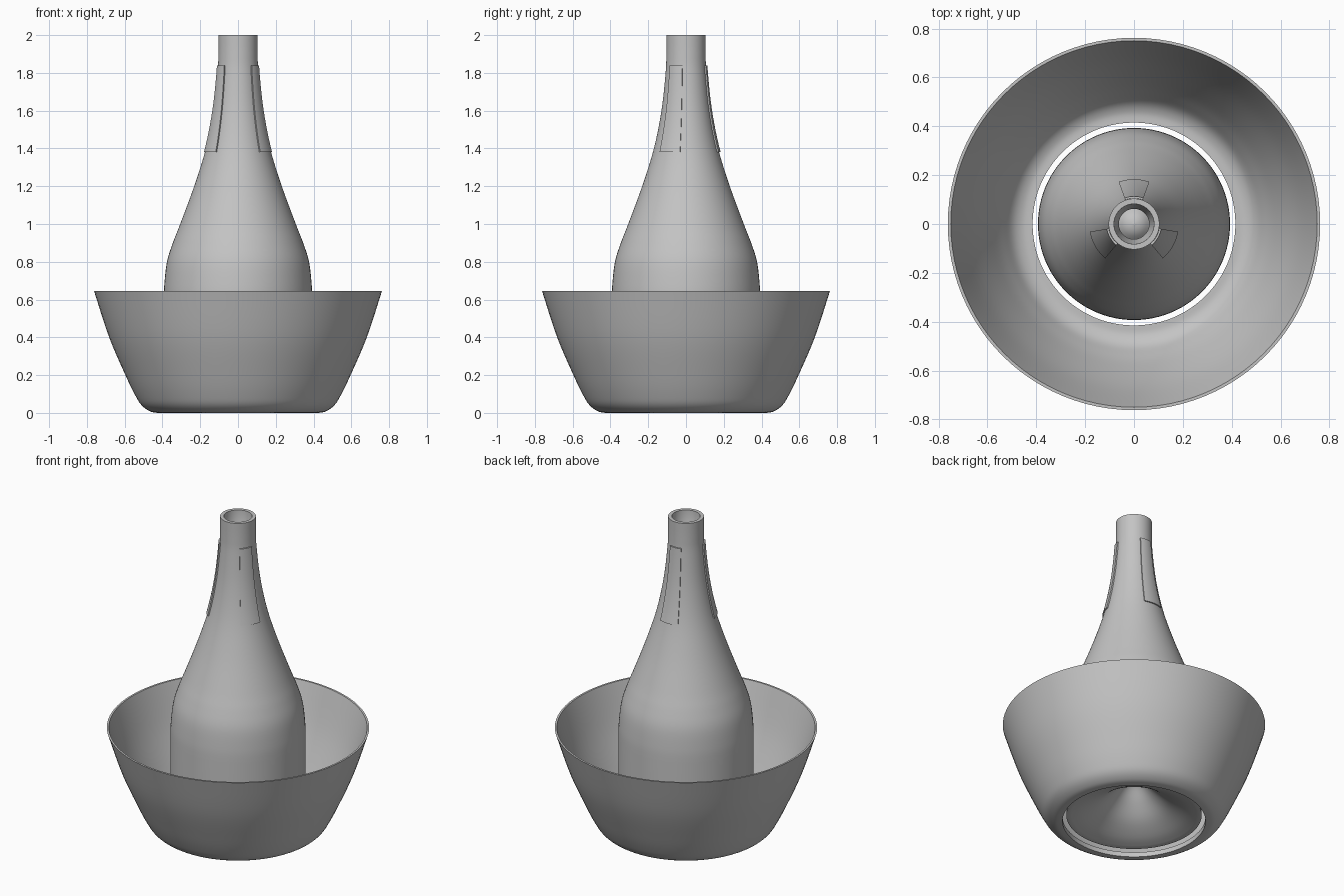
import bpy, bmesh, math

if "Cube" in bpy.data.objects:
    bpy.data.objects.remove(bpy.data.objects["Cube"])

grey = bpy.data.materials.new("light grey")
grey.diffuse_color = (0.55, 0.55, 0.55, 1)
grey.use_nodes = True
grey.node_tree.nodes["Principled BSDF"].inputs["Base Color"].default_value = grey.diffuse_color


def smooth_curve(pts, n=5):
    """Catmull-Rom curve through (radius, height) points."""
    out = []
    for i in range(len(pts) - 1):
        a, b, c, d = (pts[max(i - 1, 0)], pts[i], pts[i + 1], pts[min(i + 2, len(pts) - 1)])
        for k in range(n):
            t = k / n
            out.append(tuple(0.5 * (2 * q + (r - p) * t + (2 * p - 5 * q + 4 * r - s) * t * t
                                    + (3 * q - p - 3 * r + s) * t ** 3)
                             for p, q, r, s in zip(a, b, c, d)))
    return out + [pts[-1]]


def radius_at(profile, z):
    for (r0, z0), (r1, z1) in zip(profile, profile[1:]):
        if z0 <= z <= z1 and z1 > z0:
            return r0 + (r1 - r0) * (z - z0) / (z1 - z0)
    return profile[-1][0]


def lathe(name, loop, start=0, sweep=360, steps=96):
    """Sweep a closed (radius, height) loop round the z axis, capping partial sweeps."""
    full = sweep == 360
    bm = bmesh.new()
    rings = []
    for i in range(steps if full else steps + 1):
        a = math.radians(start + sweep * i / steps)
        rings.append([bm.verts.new((r * math.cos(a), r * math.sin(a), z)) for r, z in loop])
    n = len(loop)
    for i in range(steps):
        p, q = rings[i], rings[(i + 1) % len(rings)]
        for j in range(n):
            k = (j + 1) % n
            bm.faces.new((p[j], q[j], q[k], p[k]))
    if not full:
        bm.faces.new(rings[0])
        bm.faces.new(rings[-1][::-1])
    bmesh.ops.remove_doubles(bm, verts=bm.verts, dist=1e-5)
    bmesh.ops.dissolve_degenerate(bm, edges=bm.edges, dist=1e-6)
    bmesh.ops.recalc_face_normals(bm, faces=bm.faces)
    mesh = bpy.data.meshes.new(name)
    bm.to_mesh(mesh)
    bm.free()
    obj = bpy.data.objects.new(name, mesh)
    bpy.context.collection.objects.link(obj)
    mesh.materials.append(grey)
    bpy.ops.object.select_all(action='DESELECT')
    obj.select_set(True)
    bpy.context.view_layer.objects.active = obj
    bpy.ops.object.shade_smooth_by_angle(angle=math.radians(35))
    return obj


# Hollow bottle-shaped body, closed below by a flared cone rising inside
outer = [(0.393, 0.04)] + smooth_curve(
    [(0.393, 0.60), (0.39, 0.68), (0.376, 0.80), (0.345, 0.90), (0.306, 1.0), (0.232, 1.2),
     (0.17, 1.4), (0.13, 1.6), (0.108, 1.8), (0.104, 1.9), (0.104, 2.0)])
bore = [(0.082, 2.0), (0.08, 1.93), (0.062, 1.88), (0.064, 1.8)]
inner = [(radius_at(outer, z) - 0.03, z) for z in (1.6, 1.4, 1.2, 1.0, 0.9, 0.8, 0.68, 0.6, 0.1)]
cone = smooth_curve([(0.375, 0.04), (0.3, 0.062), (0.2, 0.115), (0.12, 0.185),
                     (0.06, 0.25), (0.03, 0.272), (0, 0.28)], 4)
cone_top = [(r, z + 0.02) for r, z in cone]
lathe("bottle_body", outer + bore + inner + cone_top + cone[::-1])

# Open bowl around the foot of the body
bowl_out = smooth_curve([(0.425, 0.0), (0.465, 0.008), (0.51, 0.04), (0.545, 0.095), (0.596, 0.2),
                         (0.682, 0.4), (0.762, 0.645)])
bowl_in = smooth_curve([(0.75, 0.645), (0.67, 0.4), (0.582, 0.2), (0.53, 0.105), (0.495, 0.055),
                        (0.455, 0.032), (0.415, 0.03)])
lathe("bowl", bowl_out + bowl_in + [(0.415, 0.0)])

# Three raised pads on the neck
heights = [1.38 + 0.46 * i / 12 for i in range(13)]
pad_outer = [(radius_at(outer, z) + 0.008, z) for z in heights]
pad_inner = [(radius_at(outer, z) - 0.008, z) for z in reversed(heights)]
for i in range(3):
    lathe(f"neck_pad_{i + 1}", pad_outer + pad_inner, 70 + 120 * i, 40, 10)
